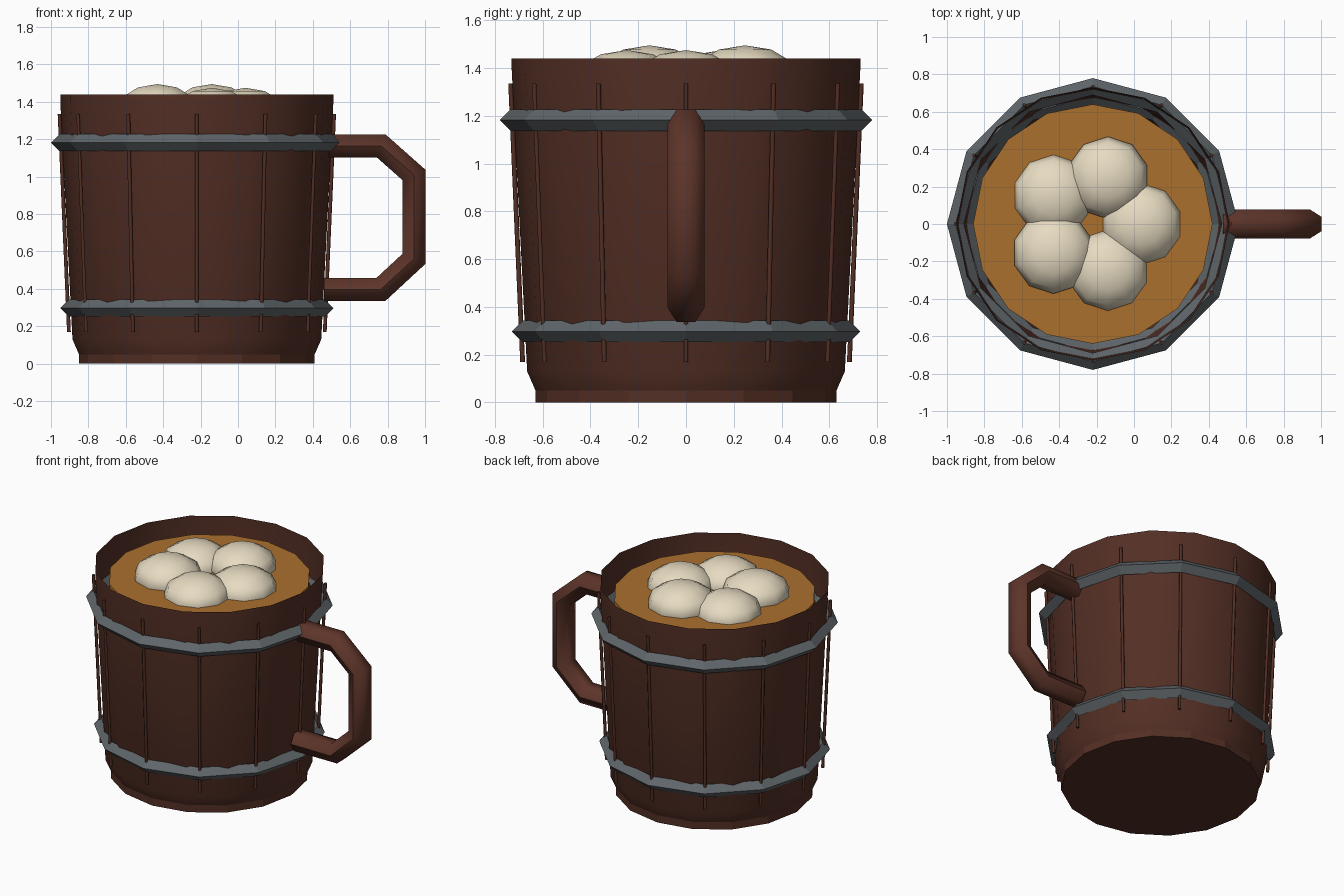
import bpy, bmesh, math
from mathutils import Vector

if "Cube" in bpy.data.objects:
    bpy.data.objects.remove(bpy.data.objects["Cube"])

CX = -0.22  # mug axis


def mat(name, rgb):
    m = bpy.data.materials.new(name)
    m.diffuse_color = (*rgb, 1)
    m.use_nodes = True
    m.node_tree.nodes["Principled BSDF"].inputs["Base Color"].default_value = m.diffuse_color
    return m


WOOD = mat("dark wood", (0.086, 0.028, 0.018))
HANDLE = mat("handle wood", (0.108, 0.034, 0.022))
IRON = mat("grey iron", (0.115, 0.131, 0.142))
DRINK = mat("amber drink", (0.41, 0.16, 0.027))
FOAM = mat("cream foam", (0.83, 0.74, 0.56))


def make(name, bm, material, smooth=None):
    bmesh.ops.recalc_face_normals(bm, faces=bm.faces)
    me = bpy.data.meshes.new(name)
    bm.to_mesh(me)
    bm.free()
    me.materials.append(material)
    ob = bpy.data.objects.new(name, me)
    bpy.context.collection.objects.link(ob)
    if smooth:
        bpy.ops.object.select_all(action='DESELECT')
        ob.select_set(True)
        bpy.context.view_layer.objects.active = ob
        bpy.ops.object.shade_smooth_by_angle(angle=math.radians(smooth))
    return ob


def loft(rings, caps=(True, True), closed=False):
    """Skin a list of point rings into one surface."""
    bm = bmesh.new()
    vs = [[bm.verts.new(p) for p in r] for r in rings]
    n = len(vs[0])
    pairs = list(zip(vs, vs[1:])) + ([(vs[-1], vs[0])] if closed else [])
    for a, b in pairs:
        for i in range(n):
            j = (i + 1) % n
            bm.faces.new((a[i], a[j], b[j], b[i]))
    if caps[0]:
        bm.faces.new(vs[0][::-1])
    if caps[1]:
        bm.faces.new(vs[-1])
    return bm


def circle(r, z, n):
    return [(CX + r * math.cos(2 * math.pi * i / n),
             r * math.sin(2 * math.pi * i / n), z) for i in range(n)]


# thin staved body, open at the top
profile = [(0.63, 0.05), (0.665, 0.13), (0.73, 1.40), (0.73, 1.44)]
make("mug_body", loft([circle(r, z, 16) for r, z in profile], (False, False)), WOOD, 40)

# flat base
make("mug_base", loft([circle(0.63, z, 16) for z in (0, 0.055)]), WOOD)

# iron hoops with a diamond section
for name, r, z in (("lower_hoop", 0.685, 0.297), ("upper_hoop", 0.735, 1.182)):
    m = 0.045
    rings = [circle(r + m, z, 12), circle(r, z + m, 12),
             circle(r - m, z, 12), circle(r, z - m, 12)]
    make(name, loft(rings, (False, False), True), IRON)

# thin stave strips
for k in range(12):
    a = k * math.pi / 6
    rings = []
    for r, z in ((0.684, 0.17), (0.734, 1.335)):
        c = Vector((CX + r * math.cos(a), r * math.sin(a), z))
        rings.append([c + Vector((0.01 * math.cos(t), 0.01 * math.sin(t), 0))
                      for t in (a + i * math.pi / 3 for i in range(6))])
    make(f"stave_strip_{k + 1}", loft(rings), WOOD, 70)

# drink surface
make("drink", loft([circle(0.64, z, 16) for z in (1.30, 1.35)]), DRINK)

# foam blobs, alternating in height
for k in range(5):
    a = k * 2 * math.pi / 5
    bm = bmesh.new()
    bmesh.ops.create_uvsphere(bm, u_segments=10, v_segments=6, radius=1)
    bmesh.ops.scale(bm, vec=(0.22, 0.22, 0.132), verts=bm.verts)
    bmesh.ops.translate(bm, verts=bm.verts, vec=(
        CX + 0.26 * math.cos(a), 0.26 * math.sin(a), 1.343 + 0.02 * (k % 2)))
    make(f"foam_blob_{k + 1}", bm, FOAM, 80)

# handle: hexagonal tube along a mitred path
path = [Vector((x, 0, z)) for x, z in (
    (0.475, 1.165), (0.765, 1.165), (0.94, 1.01),
    (0.94, 0.56), (0.765, 0.398), (0.46, 0.398))]
rings = []
for i, p in enumerate(path):
    d0 = (p - path[max(i - 1, 0)]).normalized()
    d1 = (path[min(i + 1, len(path) - 1)] - p).normalized()
    t = (d0 + d1).normalized()
    ref = d1 if d1.length else d0
    side = Vector((-t.z, 0, t.x)) / t.dot(ref)
    rings.append([p + Vector((0, 0.078 * math.cos(k * math.pi / 3), 0))
                  + side * 0.071 * math.sin(k * math.pi / 3) for k in range(6)])
make("handle", loft(rings), HANDLE, 62)
